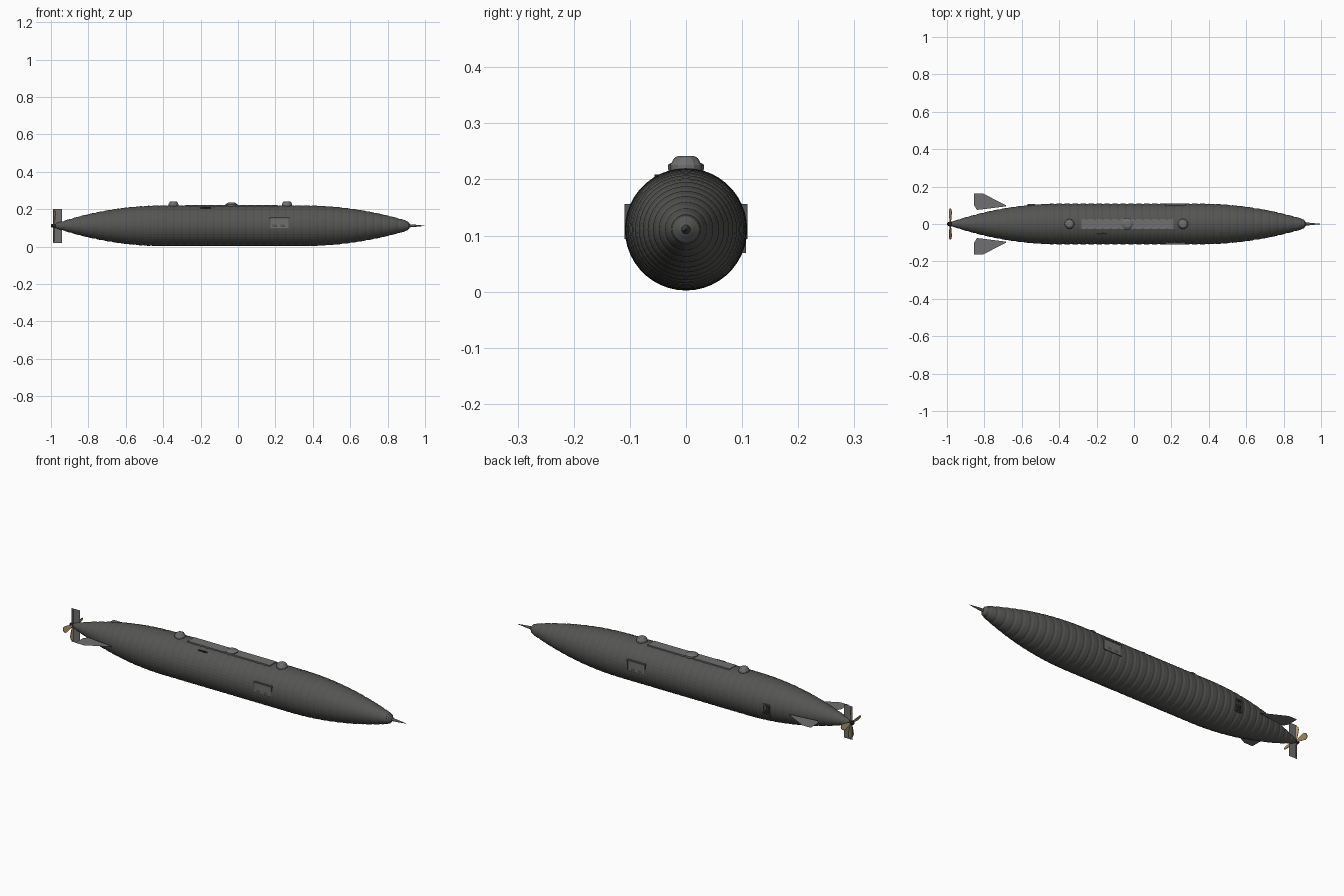
import bpy, bmesh
from math import pi, sin, cos, sqrt

if "Cube" in bpy.data.objects:
    bpy.data.objects.remove(bpy.data.objects["Cube"])

CZ = 0.111   # hull axis height


def material(name, rgb):
    m = bpy.data.materials.new(name)
    m.diffuse_color = (*rgb, 1)
    m.use_nodes = True
    m.node_tree.nodes["Principled BSDF"].inputs["Base Color"].default_value = m.diffuse_color
    return m


DARK = material("dark_iron", (0.09, 0.09, 0.085))
STEEL = material("plate_grey", (0.16, 0.16, 0.16))
BLACK = material("black_opening", (0.015, 0.015, 0.015))
BRASS = material("brass", (0.45, 0.32, 0.15))


def finish(name, bm, mat, smooth=False):
    bmesh.ops.recalc_face_normals(bm, faces=bm.faces)
    me = bpy.data.meshes.new(name)
    bm.to_mesh(me)
    bm.free()
    me.materials.append(mat)
    ob = bpy.data.objects.new(name, me)
    bpy.context.collection.objects.link(ob)
    if smooth:
        for p in me.polygons:
            p.use_smooth = True
    return ob


def lathe(name, profile, sides, mat, axis="x", at=(0, 0, CZ)):
    """Spin (along, radius) pairs around an axis."""
    bm = bmesh.new()
    rings = []
    for a, r in profile:
        ring = []
        for i in range(sides):
            t = 2 * pi * i / sides
            u, v = r * cos(t), r * sin(t)
            co = (a, u, v) if axis == "x" else (u, v, a)
            ring.append(bm.verts.new([c + o for c, o in zip(co, at)]))
        rings.append(ring)
    for p, q in zip(rings, rings[1:]):
        for i in range(sides):
            j = (i + 1) % sides
            bm.faces.new((p[i], p[j], q[j], q[i]))
    bm.faces.new(rings[0])
    bm.faces.new(rings[-1])
    return finish(name, bm, mat)


def box(name, x, y, z, mat):
    bm = bmesh.new()
    bmesh.ops.create_cube(bm, size=1)
    for v in bm.verts:
        v.co = [a + (b - a) * (c + 0.5) for (a, b), c in zip((x, y, z), v.co)]
    return finish(name, bm, mat)


def plate(name, points, mat):
    bm = bmesh.new()
    bm.faces.new([bm.verts.new(p) for p in points])
    return finish(name, bm, mat)


def hull_radius(x):
    if x > 0.35:
        return 0.108 - 0.081 * ((x - 0.35) / 0.55) ** 2
    if x < -0.4:
        return 0.108 - 0.098 * ((-0.4 - x) / 0.58) ** 2
    return 0.108


# Hull of slightly bulged plate rings
N, X0, X1 = 44, -0.975, 0.9
step = (X1 - X0) / N
profile = []
for i in range(N):
    a = X0 + i * step
    for f, d in ((0.02, -0.001), (0.25, 0.001), (0.75, 0.001), (0.98, -0.001)):
        x = a + f * step
        profile.append((x, hull_radius(x) + d))
lathe("hull", profile, 44, DARK)

# Nose cap and ram spike
lathe("nose_cap", [(0.895, 0.027), (0.908, 0.023), (0.917, 0.012), (0.92, 0.007)], 24, DARK)
lathe("nose_spike", [(0.91, 0.009), (0.94, 0.0065), (0.998, 0.001)], 12, DARK)

# Deck on top of the hull
box("deck", (-0.28, 0.21), (-0.028, 0.028), (0.205, 0.2225), STEEL)

# Deck hatches
for name, x, r, top in (("rear_dome", -0.345, 0.027, 0.242),
                        ("middle_dome", -0.035, 0.032, 0.235),
                        ("front_dome", 0.262, 0.028, 0.242)):
    lathe(name, [(0.205, r * 0.9), (0.219, r), (0.226, r), (top - 0.004, r * 0.75), (top, r * 0.5)],
          12, STEEL, "z", (x, 0, 0))

# Small dark recess beside the deck
box("deck_recess", (-0.2, -0.145), (-0.056, -0.03), (0.19, 0.2085), BLACK)

# Framed side windows, both sides
for side, s in (("front", -1), ("back", 1)):
    def span(a, b):
        return tuple(sorted((s * a, s * b)))
    box(side + "_window", (0.172, 0.272), span(0.085, 0.1085), (0.097, 0.153), STEEL)
    for n, x, z in (("top", (0.168, 0.276), (0.15, 0.156)), ("bottom", (0.168, 0.276), (0.094, 0.1)),
                    ("left", (0.168, 0.174), (0.094, 0.156)), ("right", (0.27, 0.276), (0.094, 0.156))):
        box(f"{side}_window_frame_{n}", x, span(0.085, 0.11), z, DARK)

# Framed side opening near the tail, on the back side
box("tail_opening", (-0.565, -0.535), (0.08, 0.101), (0.074, 0.126), BLACK)
for n, x, z in (("top", (-0.57, -0.53), (0.126, 0.132)), ("bottom", (-0.57, -0.53), (0.069, 0.075)),
                ("left", (-0.57, -0.564), (0.069, 0.132)), ("right", (-0.536, -0.53), (0.069, 0.132))):
    box("tail_opening_frame_" + n, x, (0.08, 0.107), z, DARK)

# Thin horizontal tail fins
for side, s in (("front", -1), ("back", 1)):
    plate(side + "_fin", [(x, s * y, CZ) for x, y in
          ((-0.855, 0.162), (-0.805, 0.162), (-0.685, 0.1), (-0.685, 0.094), (-0.84, 0.075), (-0.855, 0.1))], STEEL)

# Upright rudder
plate("rudder", [(-0.99, 0, 0.02), (-0.94, 0, 0.02), (-0.94, 0, 0.2), (-0.99, 0, 0.2)], STEEL)

# Propeller with hub and four twisted blades
lathe("propeller_hub", [(-1.0, 0.005), (-0.994, 0.01), (-0.97, 0.011)], 12, BLACK)
outline = ((0.008, 0.004), (0.03, 0.009), (0.06, 0.014), (0.074, 0.012), (0.082, 0.005))
for k in range(4):
    t = k * pi / 2
    bm = bmesh.new()
    rows = []
    for d, w in outline:
        rows.append([bm.verts.new((-0.982 + e * w * 0.5, d * cos(t) - e * w * sin(t),
                                   CZ + d * sin(t) + e * w * cos(t))) for e in (-1, 1)])
    for p, q in zip(rows, rows[1:]):
        bm.faces.new((p[0], p[1], q[1], q[0]))
    blade = finish(f"propeller_blade_{k + 1}", bm, BRASS)
    mod = blade.modifiers.new("thickness", "SOLIDIFY")
    mod.thickness = 0.003
    mod.offset = 0
